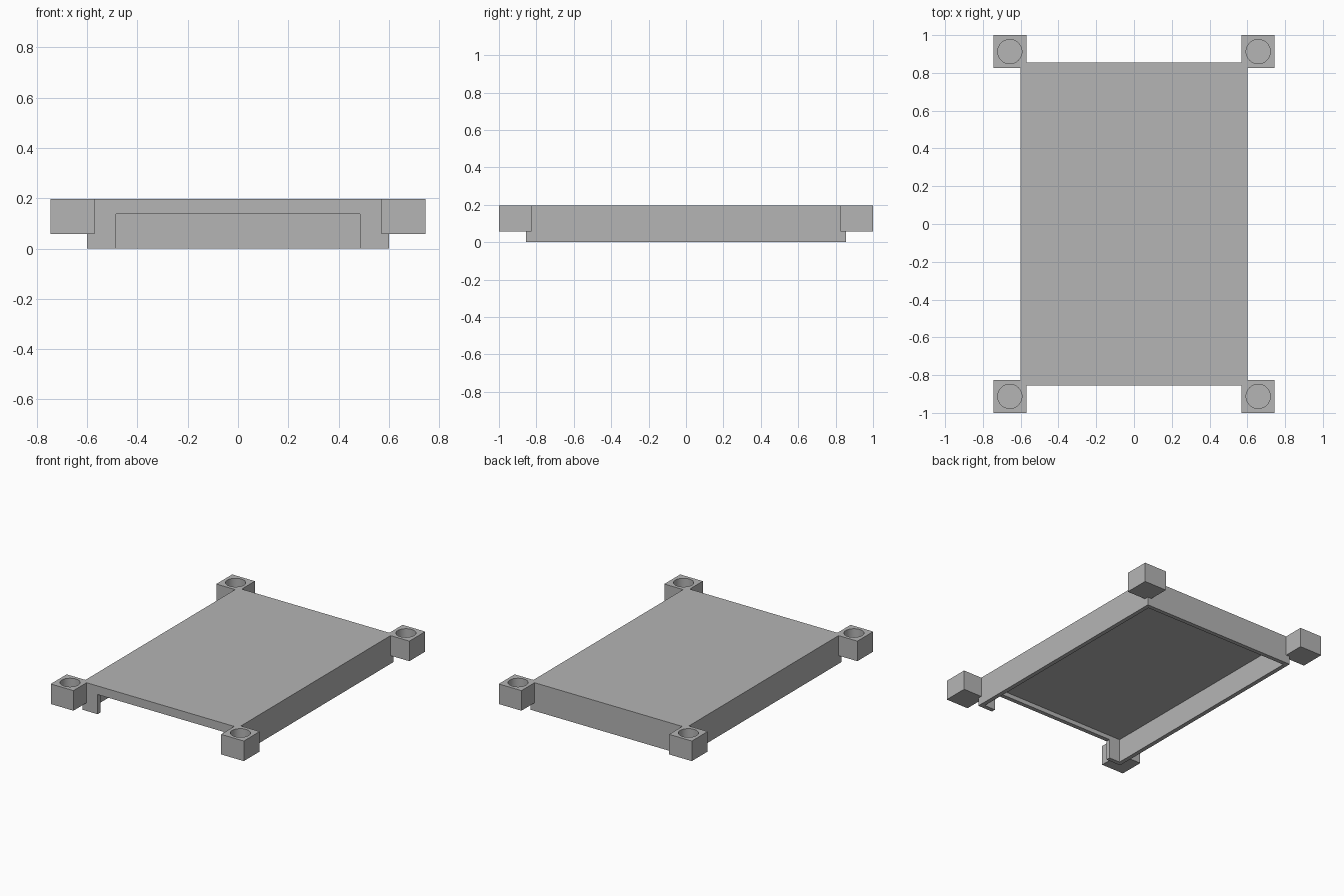
import bpy
import bmesh
from mathutils import Matrix, Vector

if "Cube" in bpy.data.objects:
    bpy.data.objects.remove(bpy.data.objects["Cube"])

# Main dimensions
HALF_X, HALF_Y, TOP = 0.6, 0.855, 0.197
WALL = 0.03
POST, POST_BOTTOM = 0.175, 0.057
POST_X, POST_Y = 0.6575, 0.9125
OPEN_X, OPEN_TOP = 0.485, 0.137
HOLE_RADIUS = 0.064

grey = bpy.data.materials.new("plain_grey")
grey.use_nodes = True
colour = (0.46, 0.46, 0.46, 1)
grey.diffuse_color = colour
grey.node_tree.nodes["Principled BSDF"].inputs["Base Color"].default_value = colour


def finish(name, bm):
    mesh = bpy.data.meshes.new(name)
    bm.to_mesh(mesh)
    bm.free()
    mesh.materials.append(grey)
    obj = bpy.data.objects.new(name, mesh)
    bpy.context.collection.objects.link(obj)
    return obj


def box(name, low, high):
    low, high = Vector(low), Vector(high)
    bm = bmesh.new()
    place = Matrix.Translation((low + high) / 2) @ Matrix.Diagonal((high - low).to_4d())
    place[3][3] = 1
    bmesh.ops.create_cube(bm, size=1, matrix=place)
    return finish(name, bm)


def cylinder(name, x, y, low, high):
    bm = bmesh.new()
    bmesh.ops.create_cone(bm, cap_ends=True, segments=48, radius1=HOLE_RADIUS,
                          radius2=HOLE_RADIUS, depth=high - low,
                          matrix=Matrix.Translation((x, y, (low + high) / 2)))
    return finish(name, bm)


def combine(target, tool, operation):
    """Apply one boolean to the target and discard the tool."""
    tool.hide_render = True
    mod = target.modifiers.new(operation.lower(), "BOOLEAN")
    mod.operation, mod.object, mod.solver = operation, tool, "EXACT"
    bpy.context.view_layer.update()
    graph = bpy.context.evaluated_depsgraph_get()
    mesh = bpy.data.meshes.new_from_object(target.evaluated_get(graph))
    target.modifiers.clear()
    target.data = mesh
    bpy.data.objects.remove(tool)


# Shallow cover, hollow from below
cover = box("cover", (-HALF_X, -HALF_Y, 0), (HALF_X, HALF_Y, TOP))
inner_x, inner_y = HALF_X - WALL, HALF_Y - WALL
combine(cover, box("cavity_cutter", (-inner_x, -inner_y, -0.1),
                   (inner_x, inner_y, TOP - WALL)), "DIFFERENCE")

# Wide opening in the front wall
combine(cover, box("opening_cutter", (-OPEN_X, -HALF_Y - 0.1, -0.1),
                   (OPEN_X, -HALF_Y + 0.1, OPEN_TOP)), "DIFFERENCE")

# Corner blocks fused to the cover, each with a blind round socket
for sx in (-1, 1):
    for sy in (-1, 1):
        x, y, half = sx * POST_X, sy * POST_Y, POST / 2
        combine(cover, box("corner_block", (x - half, y - half, POST_BOTTOM),
                           (x + half, y + half, TOP)), "UNION")
        combine(cover, cylinder("socket_cutter", x, y, POST_BOTTOM + WALL, TOP + 0.1),
                "DIFFERENCE")

# Smooth socket walls, crisp box edges
cover.name = "cover_with_corner_sockets"
bpy.ops.object.select_all(action="DESELECT")
cover.select_set(True)
bpy.context.view_layer.objects.active = cover
bpy.ops.object.shade_smooth_by_angle()
